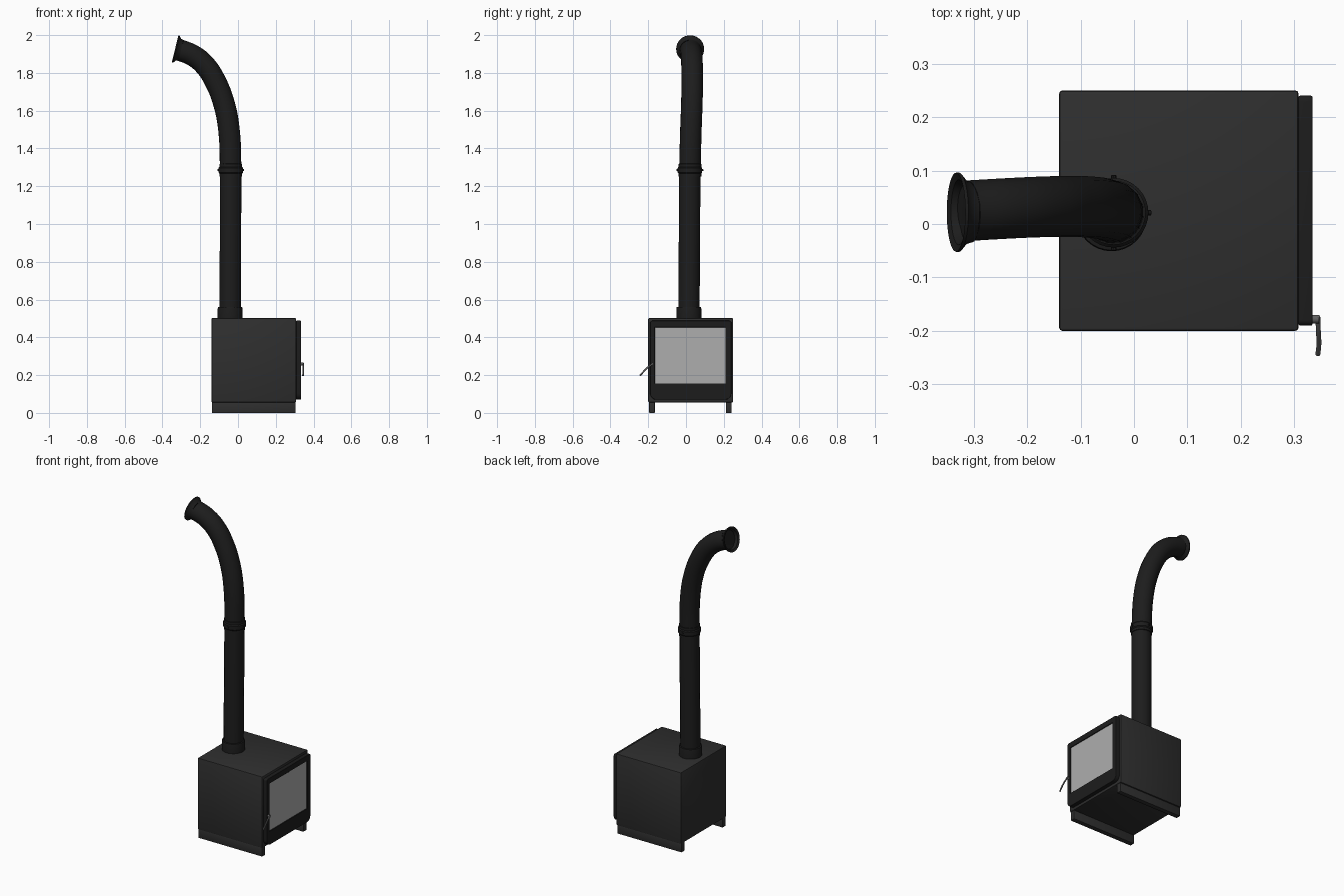
import bpy, bmesh, math
from mathutils import Vector

if "Cube" in bpy.data.objects:
    bpy.data.objects.remove(bpy.data.objects["Cube"])


def material(name, v):
    m = bpy.data.materials.new(name)
    m.diffuse_color = (v, v, v, 1)
    m.use_nodes = True
    m.node_tree.nodes["Principled BSDF"].inputs["Base Color"].default_value = m.diffuse_color
    return m


IRON = material("iron", 0.028)
BLACK = material("black_iron", 0.012)
STEEL = material("steel", 0.12)
GLASS = material("glass", 0.42)


def finish(ob, mat, smooth=True):
    ob.data.materials.clear()
    ob.data.materials.append(mat)
    if smooth:
        bpy.ops.object.select_all(action='DESELECT')
        ob.select_set(True)
        bpy.context.view_layer.objects.active = ob
        bpy.ops.object.shade_smooth_by_angle(angle=math.radians(35))
    return ob


def from_bmesh(name, bm, mat, smooth=True):
    bmesh.ops.recalc_face_normals(bm, faces=bm.faces)
    me = bpy.data.meshes.new(name)
    bm.to_mesh(me)
    bm.free()
    ob = bpy.data.objects.new(name, me)
    bpy.context.collection.objects.link(ob)
    return finish(ob, mat, smooth)


def box(name, lo, hi, mat, bevel=0.0):
    bm = bmesh.new()
    bmesh.ops.create_cube(bm, size=1)
    lo, hi = Vector(lo), Vector(hi)
    for v in bm.verts:
        v.co = (lo + hi) / 2 + v.co * (hi - lo)
    if bevel:
        bmesh.ops.bevel(bm, geom=bm.edges[:], offset=bevel, segments=2,
                        profile=0.5, affect='EDGES')
    return from_bmesh(name, bm, mat)


def lathe(name, profile, centre, axis, mat, sides=32):
    """Revolve (radius, height) points around an axis through centre."""
    bm = bmesh.new()
    vs = [bm.verts.new((r, 0, h)) for r, h in profile]
    es = [bm.edges.new(p) for p in zip(vs, vs[1:])]
    bmesh.ops.spin(bm, geom=vs + es, cent=(0, 0, 0), axis=(0, 0, 1),
                   angle=math.tau, steps=sides)
    bmesh.ops.remove_doubles(bm, verts=bm.verts, dist=1e-5)
    rot = Vector((0, 0, 1)).rotation_difference(Vector(axis)).to_matrix()
    for v in bm.verts:
        v.co = rot @ v.co + Vector(centre)
    return from_bmesh(name, bm, mat)


def curve_to_mesh(name, cu, mat, rotation=(0, 0, 0), location=(0, 0, 0)):
    ob = bpy.data.objects.new(name, cu)
    bpy.context.collection.objects.link(ob)
    ob.rotation_euler, ob.location = rotation, location
    bpy.ops.object.select_all(action='DESELECT')
    ob.select_set(True)
    bpy.context.view_layer.objects.active = ob
    bpy.ops.object.convert(target='MESH')
    ob = bpy.context.view_layer.objects.active
    ob.name = name
    return finish(ob, mat)


def tube(name, pts, radius, mat, res=6):
    cu = bpy.data.curves.new(name, 'CURVE')
    cu.dimensions = '3D'
    cu.bevel_depth, cu.bevel_resolution = radius, 6
    cu.resolution_u, cu.use_fill_caps = res, True
    sp = cu.splines.new('BEZIER')
    sp.bezier_points.add(len(pts) - 1)
    for b, p in zip(sp.bezier_points, pts):
        b.co = p
        b.handle_left_type = b.handle_right_type = 'AUTO'
    return curve_to_mesh(name, cu, mat)


def rounded_rect(x0, x1, y0, y1, r_bottom, r_top):
    pts = []
    corners = [(x1, y1, r_top, 0), (x0, y1, r_top, 90),
               (x0, y0, r_bottom, 180), (x1, y0, r_bottom, 270)]
    for x, y, r, start in corners:
        cx = x - r if x == x1 else x + r
        cy = y - r if y == y1 else y + r
        for i in range(6):
            a = math.radians(start + 18 * i)
            pts.append((cx + r * math.cos(a), cy + r * math.sin(a)))
    return pts


# Firebox and the two base rails
box("firebox", (-0.14, -0.20, 0.055), (0.308, 0.25, 0.502), IRON, 0.006)
for side, y in (("near", -0.195), ("far", 0.212)):
    box(f"{side}_base_rail", (-0.138, y, 0), (0.304, y + 0.03, 0.06), IRON, 0.002)

# Door frame: outline with a window opening
cu = bpy.data.curves.new("door_frame", 'CURVE')
cu.dimensions, cu.fill_mode = '2D', 'BOTH'
cu.extrude, cu.bevel_depth = 0.010, 0.003
for loop in (rounded_rect(-0.187, 0.237, 0.073, 0.485, 0.03, 0.008),
             rounded_rect(-0.168, 0.211, 0.153, 0.456, 0.004, 0.004)):
    sp = cu.splines.new('POLY')
    sp.points.add(len(loop) - 1)
    sp.use_cyclic_u = True
    for p, (x, y) in zip(sp.points, loop):
        p.co = (x, y, 0, 1)
curve_to_mesh("door_frame", cu, BLACK, (math.pi / 2, 0, math.pi / 2), (0.321, 0, 0))
box("door_glass", (0.312, -0.171, 0.15), (0.329, 0.214, 0.459), GLASS)

# Door handle
lathe("handle_pivot", [(0, 0), (0.008, 0), (0.008, 0.015), (0, 0.015)],
      (0.331, -0.178, 0.258), (1, 0, 0), STEEL, 16)
tube("handle_lever", [(0.344, -0.173, 0.262), (0.345, -0.2, 0.243),
                      (0.346, -0.225, 0.218), (0.344, -0.244, 0.197)], 0.0045, STEEL, 4)

# Flue pipe: straight lower length and bent upper length
tube("lower_pipe", [(-0.042, 0.015, 0.49), (-0.040, 0.018, 0.9),
                    (-0.038, 0.02, 1.29)], 0.0575, BLACK)
tube("bent_pipe", [(-0.038, 0.02, 1.27), (-0.048, 0.026, 1.5), (-0.075, 0.031, 1.64),
                   (-0.12, 0.033, 1.755), (-0.175, 0.032, 1.84),
                   (-0.24, 0.029, 1.893), (-0.309, 0.025, 1.921)], 0.0575, BLACK)

# Collars: stove outlet, pipe joint and flared wall end
lathe("outlet_collar", [(0.055, 0), (0.066, 0), (0.066, 0.05), (0.064, 0.06),
                        (0.055, 0.062)], (-0.042, 0.015, 0.5), (0, 0, 1), BLACK)
lathe("joint_collar", [(0.055, -0.035), (0.06, -0.033), (0.06, -0.018), (0.065, -0.012),
                       (0.065, 0.012), (0.06, 0.018), (0.06, 0.033), (0.055, 0.035)],
      (-0.038, 0.021, 1.285), (0, 0, 1), BLACK)
lathe("wall_flange", [(0.056, -0.032), (0.06, -0.018), (0.074, -0.006), (0.074, 0),
                      (0.061, -0.005), (0.054, -0.02), (0, -0.02)],
      (-0.333, 0.022, 1.927), (-0.972, 0, 0.235), BLACK)

# Joint screws
for i in range(4):
    a = i * math.pi / 2
    d = Vector((math.cos(a), math.sin(a), 0))
    lathe(f"joint_screw_{i + 1}", [(0, 0), (0.005, 0), (0.005, 0.008), (0, 0.009)],
          Vector((-0.038, 0.021, 1.285)) + d * 0.062, d, BLACK, 8)
